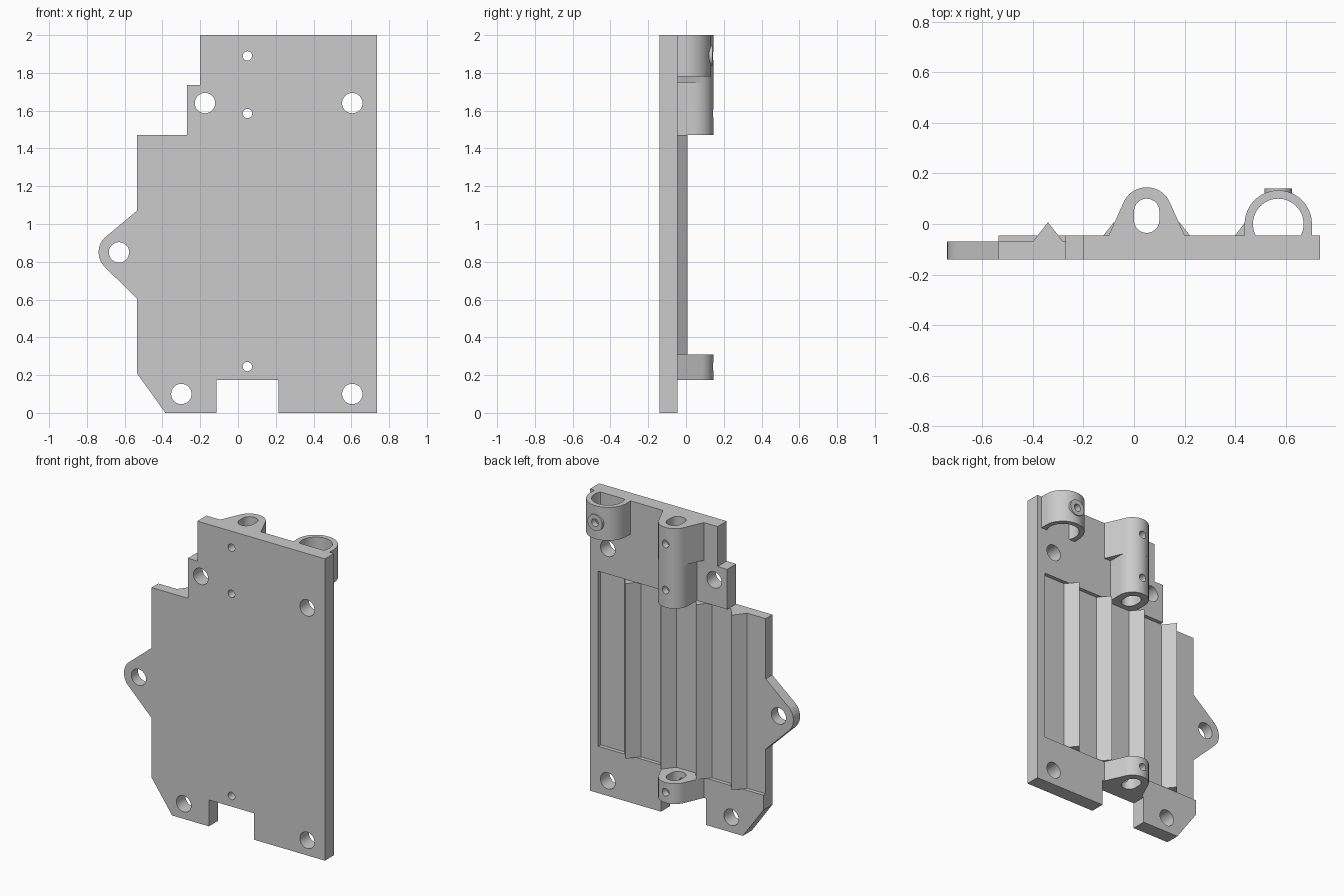
import bpy, bmesh, math

if "Cube" in bpy.data.objects:
    bpy.data.objects.remove(bpy.data.objects["Cube"], do_unlink=True)

GREY = (0.6, 0.6, 0.6, 1)
grey = bpy.data.materials.new("plain_grey")
grey.use_nodes = True
grey.diffuse_color = GREY
grey.node_tree.nodes["Principled BSDF"].inputs["Base Color"].default_value = GREY

FRONT, FLOOR, BACK = -0.14, -0.07, -0.045   # plate front, recess floor, plate back
LEFT, RIGHT = -0.535, 0.735
LUG_X, LUG_Y, LUG_R = 0.05, 0.045, 0.1
CLIP_X, CLIP_Z = 0.57, 1.89
LOW, HIGH = 0.31, 1.47                       # recess height range


def arc(cx, cy, r, a0, a1, n=24):
    angles = [math.radians(a0 + (a1 - a0) * i / n) for i in range(n + 1)]
    return [(cx + r * math.cos(a), cy + r * math.sin(a)) for a in angles]


def circle(cx, cy, r, n=32):
    return arc(cx, cy, r, 0, 360, n)[:-1]


def box(x0, x1, y0, y1):
    return [(x0, y0), (x1, y0), (x1, y1), (x0, y1)]


def prism(name, profile, start, end, axis="z"):
    """Extrude a flat profile along z, or along y when it is drawn in x and z."""
    def place(p, t):
        return (p[0], p[1], t) if axis == "z" else (p[0], t, p[1])
    bm = bmesh.new()
    rings = [[bm.verts.new(place(p, t)) for p in profile] for t in (start, end)]
    for ring in rings:
        bm.faces.new(ring)
    for i in range(len(profile)):
        j = (i + 1) % len(profile)
        bm.faces.new((rings[0][i], rings[0][j], rings[1][j], rings[1][i]))
    bmesh.ops.recalc_face_normals(bm, faces=bm.faces)
    mesh = bpy.data.meshes.new(name)
    bm.to_mesh(mesh)
    bm.free()
    mesh.materials.append(grey)
    obj = bpy.data.objects.new(name, mesh)
    bpy.context.collection.objects.link(obj)
    return obj


def select(obj):
    bpy.ops.object.select_all(action="DESELECT")
    obj.select_set(True)
    bpy.context.view_layer.objects.active = obj


def cut(obj, profile, start, end, axis="z"):
    cutter = prism("cutter", profile, start, end, axis)
    cutter.hide_render = True
    select(obj)
    mod = obj.modifiers.new("cut", "BOOLEAN")
    mod.operation, mod.solver, mod.object = "DIFFERENCE", "EXACT", cutter
    bpy.ops.object.modifier_apply(modifier=mod.name)
    bpy.data.objects.remove(cutter, do_unlink=True)


# Stepped back plate with notch and chamfered corner
plate = prism("plate", [
    (-0.385, 0), (-0.115, 0), (-0.115, 0.175), (0.215, 0.175), (0.215, 0),
    (RIGHT, 0), (RIGHT, 2), (-0.2, 2), (-0.2, 1.735), (-0.27, 1.735),
    (-0.27, HIGH), (LEFT, HIGH), (LEFT, 0.21)], FRONT, BACK, "y")
cut(plate, box(-0.8, 0.675, LOW, HIGH), FLOOR, 0.1, "y")
for x, z in ((-0.175, 1.64), (0.605, 1.64), (-0.3, 0.1), (0.605, 0.1)):
    cut(plate, circle(x, z, 0.054), -0.3, 0.3, "y")

# Side ear with its hole
ear = prism("side_ear", [(LEFT, 1.07)] + arc(-0.63, 0.85, 0.108, 130, 225)
            + [(LEFT, 0.605)], FRONT, FLOOR, "y")
cut(ear, circle(-0.63, 0.85, 0.054), -0.3, 0.3, "y")

# Four triangular ribs in the recess
for i in range(4):
    x = -0.34 + 0.26 * i
    prism(f"rib_{i + 1}", [(x - 0.06, FLOOR), (x + 0.06, FLOOR), (x, 0.007)], LOW, HIGH)

# Rod lugs: flared ends and a straight middle section
flared = ([(LUG_X + 0.15, BACK)] + arc(LUG_X, LUG_Y, LUG_R, 24, 156)
          + [(LUG_X - 0.15, BACK)])
straight = ([(LUG_X + LUG_R, BACK)] + arc(LUG_X, LUG_Y, LUG_R, 0, 180)
            + [(LUG_X - LUG_R, BACK)])
slot = arc(LUG_X, 0.05, 0.05, 0, 180) + arc(LUG_X, 0.015, 0.05, 180, 360)
lugs = [prism("lower_lug", flared, 0.175, LOW),
        prism("upper_lug_straight", straight, HIGH, 1.75),
        prism("upper_lug_flared", flared, 1.75, 2)]
for lug, z in zip(lugs, (0.245, 1.585, 1.89)):
    cut(lug, slot, -0.1, 2.1)
    for part in (lug, plate):
        cut(part, circle(LUG_X, z, 0.025, 20), -0.3, 0.3, "y")

# Round clip with a screw boss
clip = prism("clip", [(CLIP_X + 0.133, BACK)] + arc(CLIP_X, 0, 0.133, 0, 180)
             + [(CLIP_X - 0.133, BACK)], 1.78, 2)
boss = prism("clip_boss", circle(CLIP_X, CLIP_Z, 0.054), 0.11, 0.14, "y")
for part in (clip, boss):
    cut(part, circle(CLIP_X, 0, 0.1, 48), 1.7, 2.1)
    cut(part, circle(CLIP_X, CLIP_Z, 0.025, 20), 0.02, 0.3, "y")

# Smooth round walls, keep edges sharp
for obj in [plate, ear, clip, boss] + lugs:
    select(obj)
    bpy.ops.object.shade_smooth_by_angle(angle=math.radians(30))
